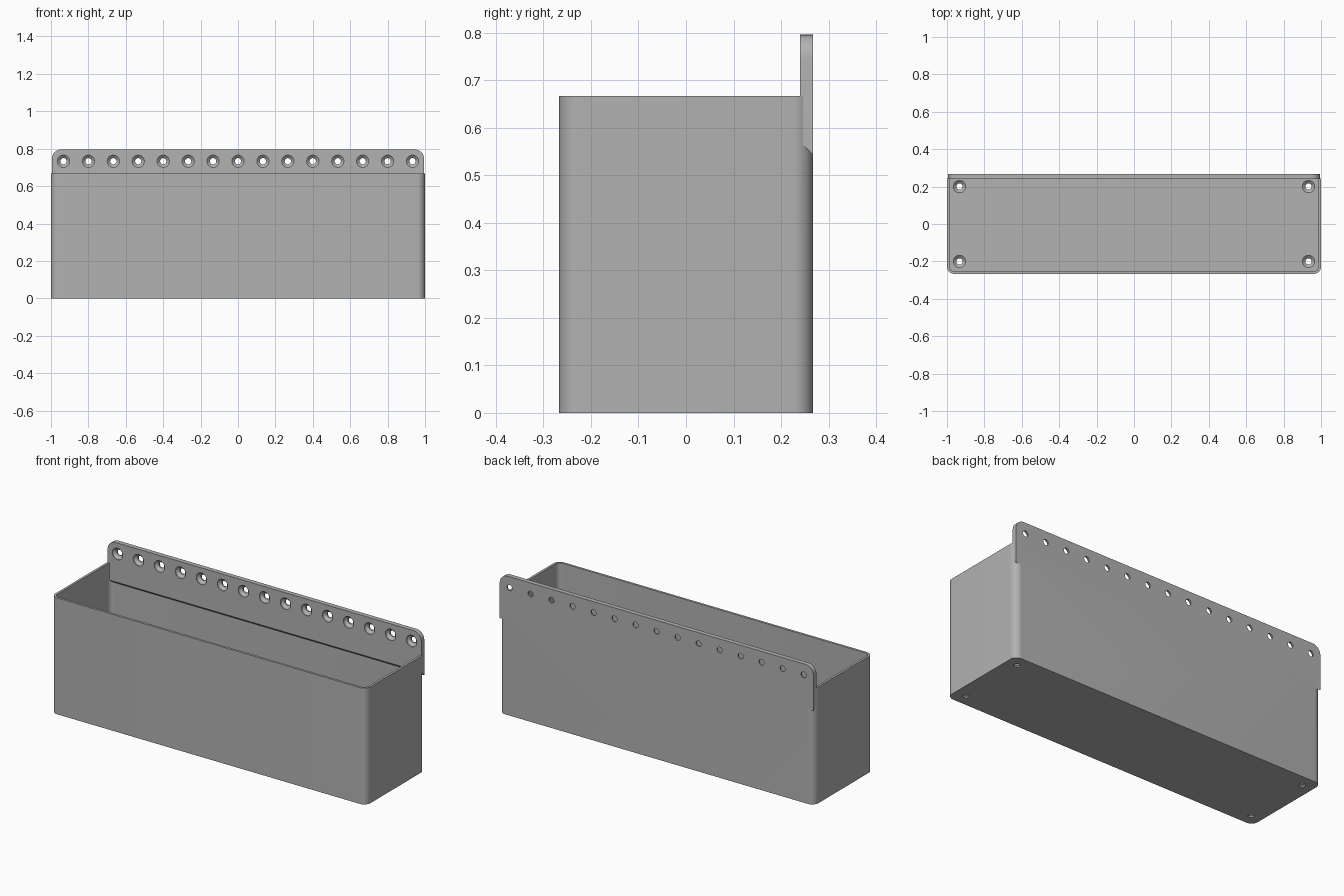
import bpy, bmesh, math

cube = bpy.data.objects.get("Cube")
if cube:
    bpy.data.objects.remove(cube)

WALL, FLOOR, HEIGHT = 0.0133, 0.0267, 0.667
HALF_X, HALF_Y = 1.0, 0.267
RADIUS = 0.04
PLATE_FRONT, PLATE_TOP, PLATE_BOTTOM = 0.24, 0.796, 0.543

grey = bpy.data.materials.new("plain grey")
grey.use_nodes = True
grey.diffuse_color = (0.445, 0.445, 0.445, 1)
grey.node_tree.nodes["Principled BSDF"].inputs["Base Color"].default_value = grey.diffuse_color


def make_object(name, bm):
    bmesh.ops.recalc_face_normals(bm, faces=bm.faces)
    mesh = bpy.data.meshes.new(name)
    bm.to_mesh(mesh)
    bm.free()
    mesh.materials.append(grey)
    obj = bpy.data.objects.new(name, mesh)
    bpy.context.collection.objects.link(obj)
    return obj


def corner_arc(cx, cy, r, start, steps=10):
    """Points of a quarter circle, start in quarter turns."""
    angles = [(start + i / steps) * math.pi / 2 for i in range(steps + 1)]
    return [(cx + r * math.cos(a), cy + r * math.sin(a)) for a in angles]


def prism(name, low, high):
    """Solid between two matching rings of points."""
    bm = bmesh.new()
    a = [bm.verts.new(p) for p in low]
    b = [bm.verts.new(p) for p in high]
    bm.faces.new(a)
    bm.faces.new(b)
    for i in range(len(a)):
        j = (i + 1) % len(a)
        bm.faces.new((a[i], a[j], b[j], b[i]))
    return make_object(name, bm)


def rounded_box(name, hx, hy, r, z0, z1):
    ring = []
    for quarter, (sx, sy) in enumerate([(1, 1), (-1, 1), (-1, -1), (1, -1)]):
        ring += corner_arc(sx * (hx - r), sy * (hy - r), r, quarter)
    return prism(name, [(x, y, z0) for x, y in ring], [(x, y, z1) for x, y in ring])


def screw_hole(bm, place, depth, sides=32):
    """Revolved countersunk cutter: place maps (u, v, distance from face) to space."""
    profile = [(0.033, -0.01), (0.033, 0.004), (0.0167, 0.0185), (0.0167, depth + 0.01)]
    rings = []
    for r, d in profile:
        angles = [2 * math.pi * i / sides for i in range(sides)]
        rings.append([bm.verts.new(place(r * math.cos(a), r * math.sin(a), d)) for a in angles])
    for a, b in zip(rings, rings[1:]):
        for i in range(sides):
            j = (i + 1) % sides
            bm.faces.new((a[i], a[j], b[j], b[i]))
    bm.faces.new(rings[0])
    bm.faces.new(rings[-1])


def combine(target, other, operation):
    mod = target.modifiers.new(operation.lower(), 'BOOLEAN')
    mod.operation, mod.object, mod.solver = operation, other, 'EXACT'
    bpy.context.view_layer.objects.active = target
    bpy.ops.object.modifier_apply(modifier=mod.name)
    bpy.data.objects.remove(other)


# Open bin with thin walls
storage_bin = rounded_box("storage_bin", HALF_X, HALF_Y, RADIUS, 0, HEIGHT)
cavity = rounded_box("cavity_cutter", HALF_X - WALL, HALF_Y - WALL, RADIUS - WALL, FLOOR, 1)
combine(storage_bin, cavity, 'DIFFERENCE')

# Mounting plate with rounded top corners and a sloped lower edge
half, r = 0.995, 0.05
outline = [(-half, PLATE_BOTTOM), (half, PLATE_BOTTOM)]
outline += corner_arc(half - r, PLATE_TOP - r, r, 0)
outline += corner_arc(-half + r, PLATE_TOP - r, r, 1)
slope = HALF_Y - PLATE_FRONT
front = [(x, PLATE_FRONT, z + slope if z == PLATE_BOTTOM else z) for x, z in outline]
back = [(x, HALF_Y, z) for x, z in outline]
combine(storage_bin, prism("mounting_plate", front, back), 'UNION')

# Row of countersunk holes in the plate, and one in each floor corner
holes = bmesh.new()
for i in range(15):
    x = (i - 7) * 0.1333
    screw_hole(holes, lambda u, v, d: (x + u, PLATE_FRONT + d, 0.733 + v), slope)
for x in (-0.933, 0.933):
    for y in (-0.2, 0.2):
        screw_hole(holes, lambda u, v, d: (x + u, y + v, FLOOR - d), FLOOR)
combine(storage_bin, make_object("hole_cutters", holes), 'DIFFERENCE')

# Smooth corners, crisp edges
bpy.ops.object.select_all(action='DESELECT')
storage_bin.select_set(True)
bpy.context.view_layer.objects.active = storage_bin
bpy.ops.object.shade_smooth_by_angle(angle=math.radians(30))
